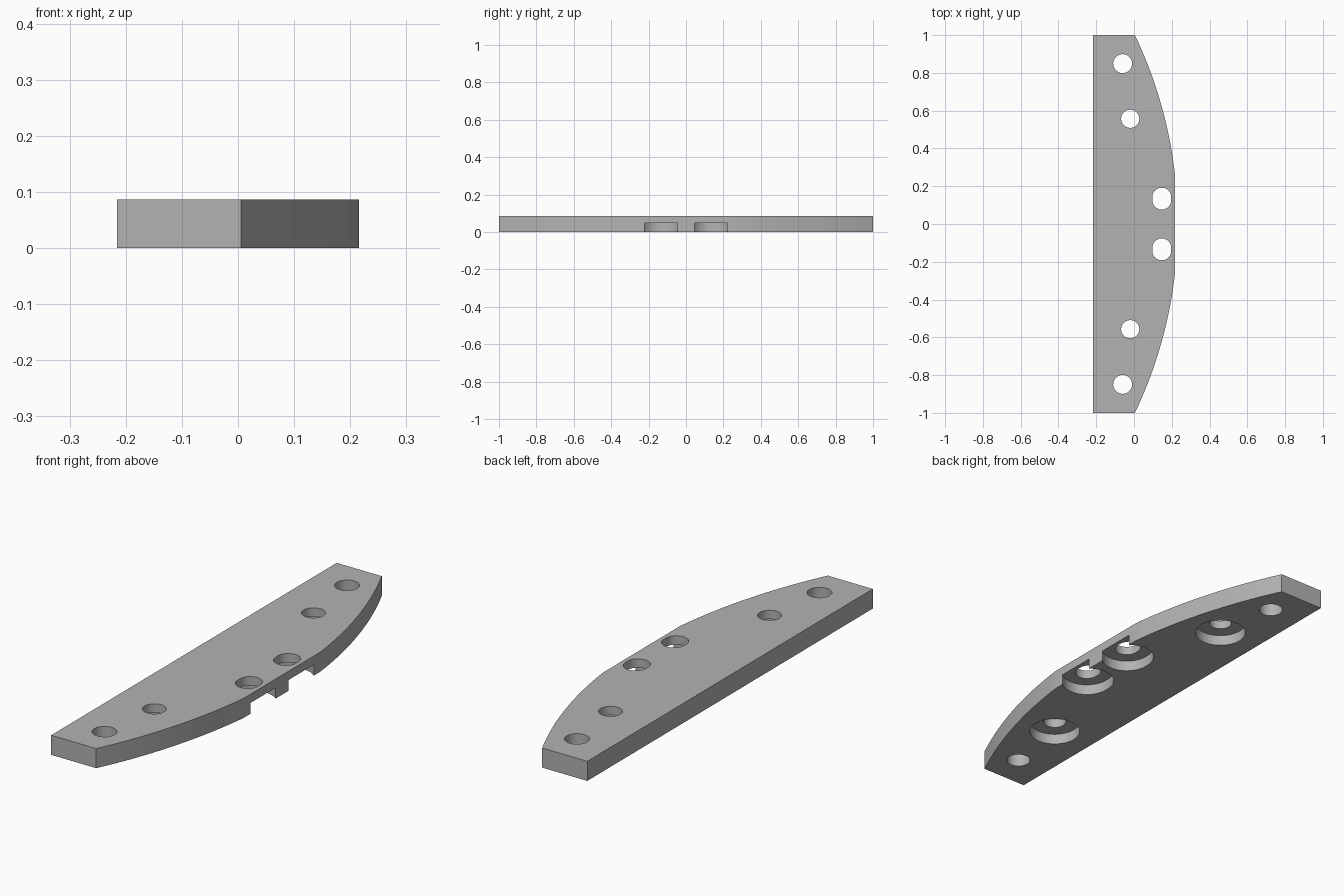
import bpy, bmesh, math

THICK = 0.087
BORE_DEPTH = 0.048
HALF_W = 0.216

if "Cube" in bpy.data.objects:
    bpy.data.objects.remove(bpy.data.objects["Cube"], do_unlink=True)

grey = bpy.data.materials.new("plain grey")
grey.use_nodes = True
colour = (0.45, 0.45, 0.45, 1)
grey.diffuse_color = colour
grey.node_tree.nodes["Principled BSDF"].inputs["Base Color"].default_value = colour


def prism(name, outline, z0, z1):
    """Extrude a closed outline from z0 up to z1."""
    bm = bmesh.new()
    base = bm.faces.new([bm.verts.new((x, y, z0)) for x, y in outline])
    top = bmesh.ops.extrude_face_region(bm, geom=[base])["geom"]
    bmesh.ops.translate(bm, vec=(0, 0, z1 - z0),
                        verts=[v for v in top if isinstance(v, bmesh.types.BMVert)])
    bmesh.ops.recalc_face_normals(bm, faces=bm.faces)
    mesh = bpy.data.meshes.new(name)
    bm.to_mesh(mesh)
    bm.free()
    mesh.materials.append(grey)
    obj = bpy.data.objects.new(name, mesh)
    bpy.context.collection.objects.link(obj)
    return obj


def slot(x, y, r, stretch=0.0, n=24):
    """Circle outline, stretched along y into a slot."""
    pts = []
    for start, side in ((0, 1), (math.pi, -1)):
        for i in range(n + 1):
            if stretch == 0 and i == n:
                continue
            a = start + math.pi * i / n
            pts.append((x + r * math.cos(a), y + side * stretch + r * math.sin(a)))
    return pts


# Plate: straight back edge, short flat on the curved edge, arcs to both ends
flat, end_x = 0.27, 0.005
centre = (HALF_W**2 + flat**2 - end_x**2 - 1) / (2 * (HALF_W - end_x))
radius = math.hypot(HALF_W - centre, flat)
arc = []
for i in range(21):
    y = flat + (1 - flat) * i / 20
    arc.append((centre + math.sqrt(radius**2 - y * y), y))
outline = [(-HALF_W, -1)] + [(x, -y) for x, y in reversed(arc)] + arc + [(-HALF_W, 1)]
plate = prism("mounting_plate", outline, 0, THICK)

# Holes: x, y, radius, counterbore radius, slot stretch
holes = [
    (-0.06, 0.849, 0.05, 0, 0),
    (-0.02, 0.557, 0.048, 0.108, 0),
    (0.147, 0.134, 0.05, 0.106, 0.008),
]
cutters = []
for x, y, r, bore, stretch in holes:
    for side in (1, -1):
        cutters.append(prism("hole_cutter", slot(x, side * y, r, stretch), -0.1, 0.2))
        if bore:
            cutters.append(prism("counterbore_cutter",
                                 slot(x, side * y, bore, stretch), -0.1, BORE_DEPTH))

for cutter in cutters:
    cutter.hide_render = True
    mod = plate.modifiers.new("cut", "BOOLEAN")
    mod.operation = "DIFFERENCE"
    mod.solver = "EXACT"
    mod.object = cutter

# Bake the cuts and drop the cutters
graph = bpy.context.evaluated_depsgraph_get()
plate_mesh = bpy.data.meshes.new_from_object(plate.evaluated_get(graph))
plate.modifiers.clear()
plate.data = plate_mesh
for cutter in cutters:
    bpy.data.objects.remove(cutter, do_unlink=True)

bpy.ops.object.select_all(action="DESELECT")
plate.select_set(True)
bpy.context.view_layer.objects.active = plate
bpy.ops.object.shade_smooth_by_angle(angle=math.radians(25))
